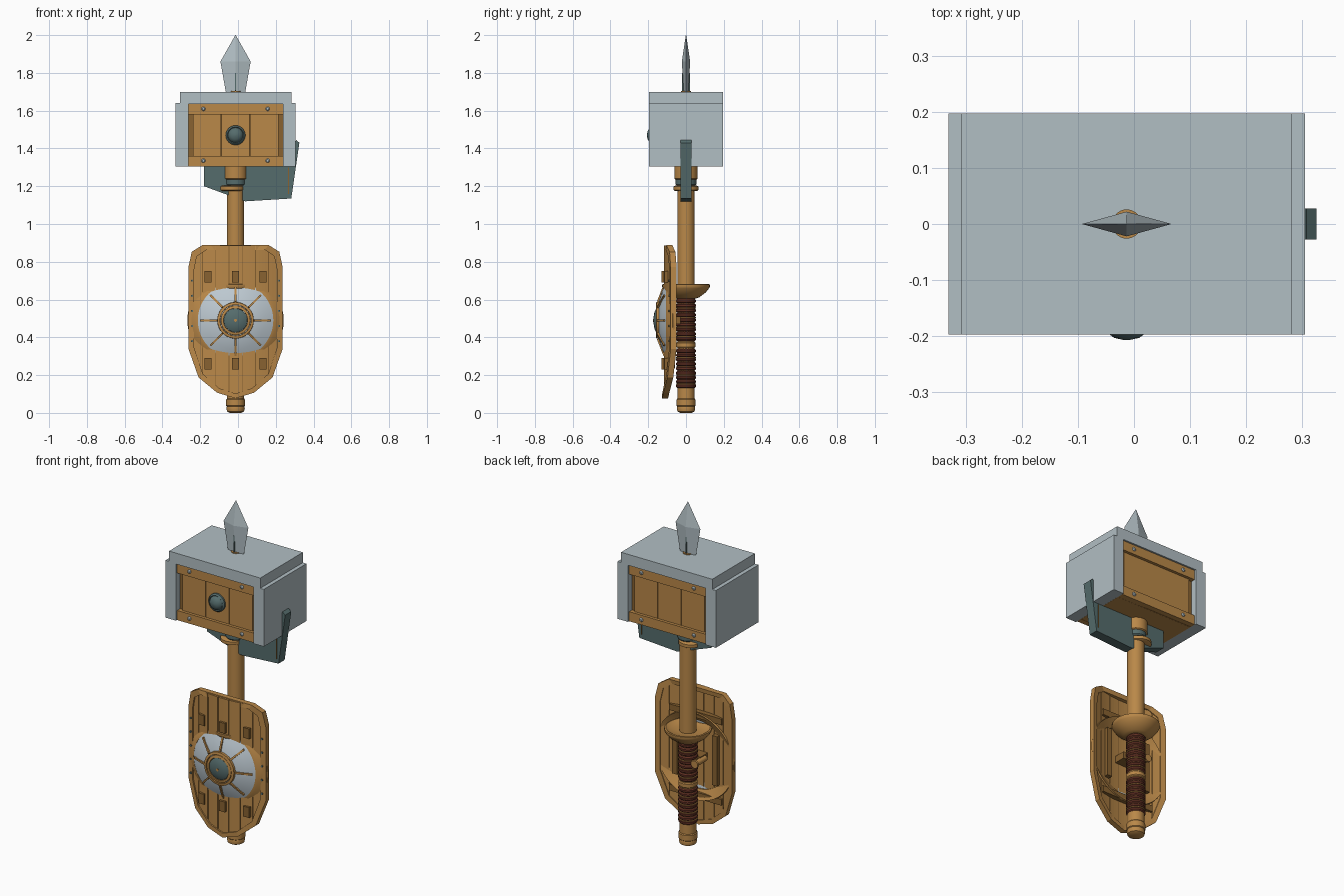
import bpy, bmesh
from math import sin, cos, pi, radians
from mathutils import Vector, Matrix

if "Cube" in bpy.data.objects:
    bpy.data.objects.remove(bpy.data.objects["Cube"])

CX = -0.013  # every part is laid out around the shaft axis


def material(name, rgb):
    m = bpy.data.materials.new(name)
    m.use_nodes = True
    col = [(c / 255) ** 2.2 for c in rgb] + [1]
    m.diffuse_color = col
    m.node_tree.nodes["Principled BSDF"].inputs["Base Color"].default_value = col
    return m


STEEL = material("pale steel", (176, 189, 194))
BRIGHT = material("bright steel", (188, 200, 208))
IRON = material("dark iron", (86, 108, 108))
WOOD = material("oak", (184, 135, 74))
BROWN = material("dark oak", (135, 98, 52))
LEATHER = material("red leather", (98, 52, 40))


def finish(name, bm, mat, smooth=False):
    bmesh.ops.recalc_face_normals(bm, faces=bm.faces)
    bmesh.ops.translate(bm, verts=bm.verts, vec=(CX, 0, 0))
    me = bpy.data.meshes.new(name)
    bm.to_mesh(me)
    bm.free()
    me.materials.append(mat)
    if smooth:
        me.polygons.foreach_set("use_smooth", [True] * len(me.polygons))
        me.set_sharp_from_angle(angle=radians(35))
    ob = bpy.data.objects.new(name, me)
    bpy.context.collection.objects.link(ob)
    return ob


def loft(name, sections, mat, closed=False, smooth=False):
    """Skin a run of equal-length section loops; closed joins last to first."""
    bm = bmesh.new()
    rings = [[bm.verts.new(p) for p in s] for s in sections]
    pairs = list(zip(rings, rings[1:])) + ([(rings[-1], rings[0])] if closed else [])
    n = len(rings[0])
    for a, b in pairs:
        for i in range(n):
            j = (i + 1) % n
            bm.faces.new((a[i], a[j], b[j], b[i]))
    if not closed:
        bm.faces.new(rings[0])
        bm.faces.new(rings[-1])
    return finish(name, bm, mat, smooth)


def lathe(name, profile, mat, axis="z", at=(0, 0, 0), n=32, closed=False):
    """Revolve (radius, height) pairs about z, or about y through a point."""
    secs = []
    for r, h in profile:
        ring = [(r * cos(2 * pi * i / n), r * sin(2 * pi * i / n)) for i in range(n)]
        secs.append([Vector(at) + Vector((a, b, h) if axis == "z" else (a, h, b))
                     for a, b in ring])
    return loft(name, secs, mat, closed, True)


def box(name, x, y, z, mat, turn=None):
    bm = bmesh.new()
    bmesh.ops.create_cube(bm, size=1)
    size = [b - a for a, b in (x, y, z)]
    mid = [(a + b) / 2 for a, b in (x, y, z)]
    bmesh.ops.scale(bm, vec=size, verts=bm.verts)
    bmesh.ops.translate(bm, vec=mid, verts=bm.verts)
    if turn:
        bmesh.ops.transform(bm, matrix=turn, verts=bm.verts)
    return finish(name, bm, mat)


# Hammer head: steel cheeks and cap around a wooden core
box("head_cap", (-.295, .295), (-.197, .197), (1.636, 1.70), STEEL)
for s, side in ((1, "left"), (-1, "right")):
    box("head_cheek_" + side, sorted((s * .25, s * .318)), (-.197, .197), (1.305, 1.64), STEEL)
box("head_core", (-.25, .25), (-.16, .16), (1.305, 1.636), BROWN)
for f, face in ((-1, "front"), (1, "back")):
    for z, row in ((1.305, "lower"), (1.58, "upper")):
        box(f"head_rail_{row}_{face}", (-.25, .25), sorted((f * .15, f * .187)), (z, z + .056), WOOD)
        for u in (-.17, .17):
            lathe("rail_rivet", [(.011, f * .18), (.011, f * .19), (.006, f * .195)], STEEL,
                  "y", (u, 0, z + .03), 10)
    for k in (-1, 0, 1):
        box(f"head_plank_{face}", (k * .152 - .0745, k * .152 + .0745),
            sorted((f * .15, f * .17)), (1.355, 1.59), WOOD)
box("head_underside", (-.25, .25), (-.15, .15), (1.3045, 1.32), WOOD)
lathe("head_boss", [(.052, -.16), (.052, -.18), (.044, -.187), (.04, -.183), (.036, -.193),
                    (.022, -.203), (.004, -.207)], IRON, "y", (0, 0, 1.47))

# Top spike: diamond section, widest part way up
loft("spike", [[(w, 0, z), (0, d, z), (-w, 0, z), (0, -d, z)] for w, d, z in
               ((.05, .012, 1.69), (.08, .022, 1.86), (.001, .001, 2.0))], STEEL)
lathe("spike_collar", [(.026, 1.69), (.026, 1.704)], WOOD)
for f in (-1, 1):
    box("spike_groove", (-.003, .003), sorted((f * .012, f * .02)), (1.70, 1.80), IRON)

# Axe blade slung under the head
blade = [(-.167, 1.36), (-.167, 1.2), (.05, 1.12), (.295, 1.135), (.338, 1.43), (.32, 1.445), (.3, 1.36)]
loft("under_blade", [[(x, y, z) for x, z in blade] for y in (-.028, .028)], IRON)
for f in (-1, 1):
    box("blade_seam", (.279, .284), sorted((f * .026, f * .0295)), (1.16, 1.3), BROWN)

# Shaft, collars, pommel
lathe("shaft", [(.046, .06), (.046, 1.31)], WOOD)
lathe("collar_lower", [(.058, 1.175), (.067, 1.18), (.067, 1.198), (.058, 1.203)], WOOD, at=(-.02, 0, 0))
lathe("collar_band", [(.05, 1.203), (.055, 1.21), (.055, 1.235)], IRON)
lathe("collar_upper", [(.055, 1.235), (.062, 1.24), (.062, 1.306)], WOOD)
lathe("pommel", [(.03, 0), (.045, .008), (.049, .025), (.046, .034), (.05, .038), (.05, .07), (.044, .078)], WOOD)

# Bowl guard and wrapped grips
lathe("guard", [(.05, .605), (.07, .612), (.105, .638), (.122, .66), (.126, .668), (.126, .68),
                (.118, .682), (.095, .668), (.046, .664)], WOOD, n=40)
for low, high, part in ((.13, .34, "lower"), (.38, .605, "upper")):
    turns = 9
    step = (high - low) / turns
    wrap = []
    for i in range(turns):
        z = low + i * step
        wrap += [(.046, z + .001), (.052, z + step * .3), (.052, z + step * .7), (.046, z + step * .99)]
    lathe("grip_" + part, wrap, LEATHER, n=24)
    for i in range(1, turns, 2):
        z = low + i * step
        lathe("grip_cord", [(.044, z - .002), (.052, z - .002), (.052, z + .002), (.044, z + .002)],
              WOOD, n=24, closed=True)
lathe("grip_band", [(.046, .345), (.051, .35), (.051, .37), (.046, .375)], WOOD)


# Shield: bowed sideways, outline given as half width against height
def bow(x):
    return -.117 + .77 * x * x


half = [(.0, .08), (.095, .11), (.19, .19), (.242, .34), (.242, .77), (.225, .85), (.17, .885)]
lower, upper = half[:4], [(0, .885), half[6], half[5], half[4]]


def edge(line, x):
    x = abs(x)
    for (a, p), (b, q) in zip(line, line[1:]):
        if x <= b + 1e-6:
            return p + (q - p) * (x - a) / (b - a)
    return line[-1][1]


def plank(name, x0, x1, front, back, mat):
    knots = {x0, x1} | {s * p[0] for p in half for s in (-1, 1) if x0 < s * p[0] < x1}
    knots |= {x0 + (x1 - x0) * t / 4 for t in (1, 2, 3)}
    secs = []
    for x in sorted(knots):
        lo, hi = edge(lower, x), edge(upper, x)
        secs.append([(x, bow(x) + front, lo), (x, bow(x) + back, lo),
                     (x, bow(x) + back, hi), (x, bow(x) + front, hi)])
    loft(name, secs, mat)


cuts = [-.242, -.175, -.105, -.035, .035, .105, .175, .242]
for a, b in zip(cuts, cuts[1:]):
    plank("shield_plank", a + .002, b - .002, 0, .018, WOOD)
plank("shield_backing", -.24, .24, .005, .013, BROWN)

# Raised rim following the outline, with rivets
outline = half + [(-x, z) for x, z in reversed(half[1:])]
rim = []
for x, z in outline:
    xi, zi = x * .91, .48 + (z - .48) * .945
    xo, zo = x * 1.03, .48 + (z - .48) * 1.008
    rim.append([(xo, bow(x) - .009, zo), (xo, bow(x) + .022, zo),
                (xi, bow(xi) + .022, zi), (xi, bow(xi) - .009, zi)])
loft("shield_rim", rim, WOOD, closed=True)
for x, z in [(s * .23, h) for s in (-1, 1) for h in (.38, .46, .54, .62, .7)]:
    lathe("rim_rivet", [(.006, -.01), (.006, -.016)], IRON, "y", (x, bow(x), z), 8)

# Small blocks on the face
for u in (-.145, 0, .145):
    for z in (.26, .72):
        y = bow(u)
        box("shield_block", (u - .019, u + .019), (y - .013, y + .005), (z - .03, z + .03), BROWN)

# Round centre plate, partly sunk in the bowed planks
C = (0, 0, .49)
lathe("centre_plate", [(.05, -.152), (.1, -.143), (.155, -.126), (.208, -.1), (.208, -.095), (.05, -.12)],
      BRIGHT, "y", C, 48)
lathe("centre_plate_rim", [(.2, -.105), (.215, -.1), (.255, -.068), (.253, -.058), (.2, -.088)],
      WOOD, "y", C, 48, closed=True)
for r in (.09, .072):
    lathe("boss_ring", [(r + .007, -.14), (r + .006, -.157), (r - .008, -.16), (r - .009, -.14)],
          WOOD, "y", C, 40, closed=True)
lathe("boss", [(.064, -.14), (.062, -.158), (.045, -.167), (.02, -.171), (.003, -.172)], IRON, "y", C)
lathe("boss_stud", [(.008, -.165), (.008, -.174)], WOOD, "y", C, 10)
for k in range(8):
    spin = (Matrix.Translation(C) @ Matrix.Rotation(k * pi / 4, 4, "Y")
            @ Matrix.Translation((.142, -.131, 0)) @ Matrix.Rotation(.37, 4, "Z"))
    box("plate_rib", (-.048, .048), (-.006, .006), (-.005, .005), WOOD, spin)

# Bars, uprights and strap on the back of the shield
for z in (.26, .73):
    box("back_bar", (-.17, .17), (-.095, -.066), (z - .018, z + .018), BROWN)
for u in (-.13, .13):
    box("back_upright", (u - .016, u + .016), (-.09, -.06), (.35, .64), BROWN)
box("back_strap", (-.06, .06), (-.1, -.03), (.47, .51), BROWN)
lathe("strap_peg", [(.016, -.07), (.016, .015), (.022, .018), (.022, .03)], WOOD, "y", (-.062, 0, .49), 14)
